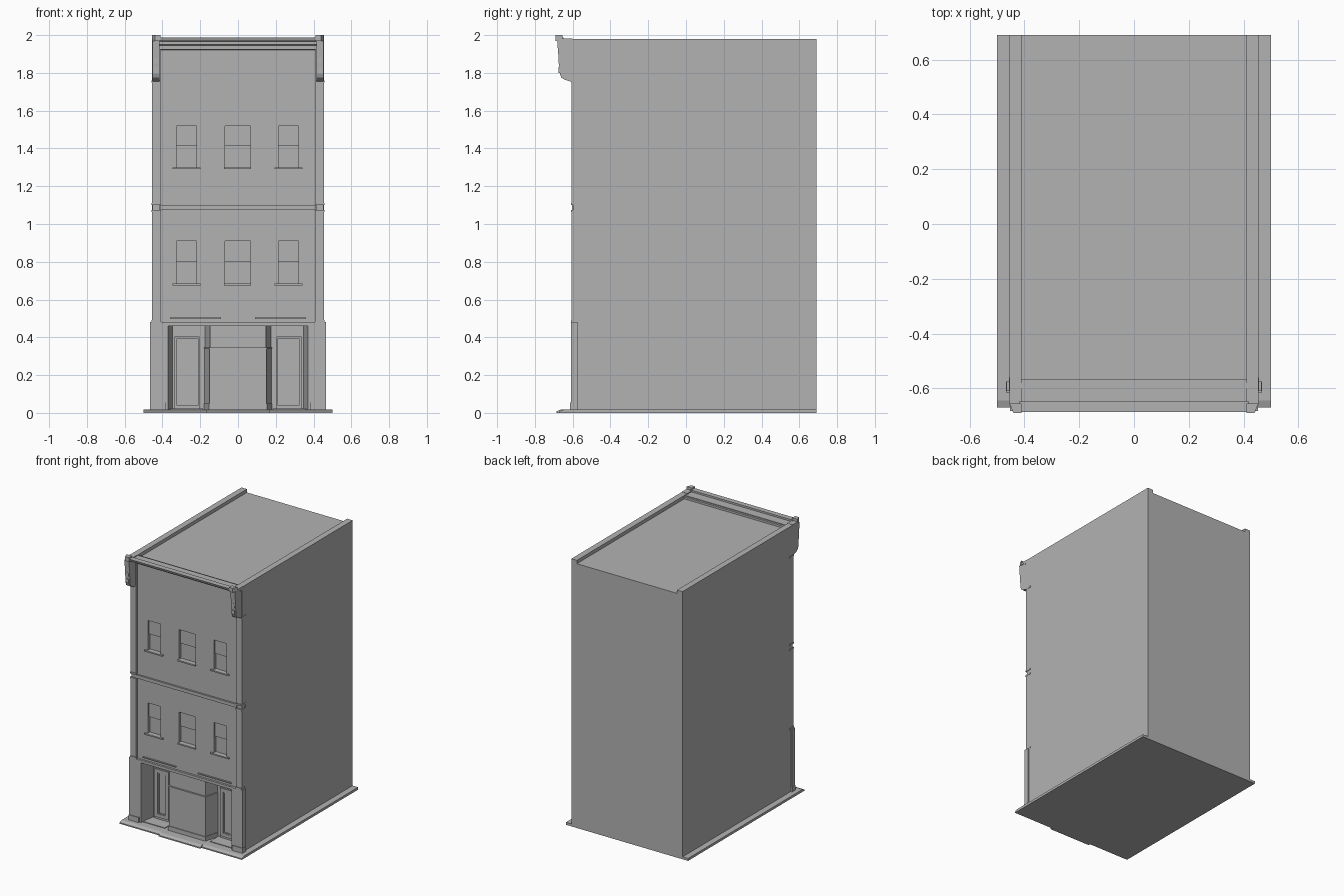
import bpy, bmesh
from mathutils import Vector

cube = bpy.data.objects.get("Cube")
if cube:
    bpy.data.objects.remove(cube, do_unlink=True)

grey = bpy.data.materials.new("plain_grey")
grey.use_nodes = True
grey.diffuse_color = (0.45, 0.45, 0.45, 1)
grey.node_tree.nodes["Principled BSDF"].inputs["Base Color"].default_value = (0.45, 0.45, 0.45, 1)


def finish(name, bm, mirror=False):
    bmesh.ops.recalc_face_normals(bm, faces=bm.faces)
    mesh = bpy.data.meshes.new(name)
    bm.to_mesh(mesh)
    bm.free()
    mesh.materials.append(grey)
    obj = bpy.data.objects.new(name, mesh)
    bpy.context.collection.objects.link(obj)
    if mirror:
        obj.modifiers.new("other_side", 'MIRROR')
    return obj


def prism(name, outline, axis, lo, hi, mirror=False):
    """Extrude an outline: (y, z) points along x, or (x, y) points along z."""
    bm = bmesh.new()
    place = (lambda a, b: (lo, a, b)) if axis == 'x' else (lambda a, b: (a, b, lo))
    face = bm.faces.new([bm.verts.new(place(a, b)) for a, b in outline])
    moved = bmesh.ops.extrude_face_region(bm, geom=[face])["geom"]
    step = Vector((hi - lo, 0, 0)) if axis == 'x' else Vector((0, 0, hi - lo))
    bmesh.ops.translate(bm, vec=step, verts=[v for v in moved if isinstance(v, bmesh.types.BMVert)])
    return finish(name, bm, mirror)


def box(name, x0, x1, y0, y1, z0, z1, mirror=False):
    return prism(name, [(y0, z0), (y1, z0), (y1, z1), (y0, z1)], 'x', x0, x1, mirror)


def frame(name, x0, x1, z0, z1, w, y0, y1, mirror=False):
    """Rectangular border standing in the facade plane."""
    bm = bmesh.new()
    rings = []
    for y in (y0, y1):
        for d in (0, w):
            rings.append([bm.verts.new(p) for p in (
                (x0 + d, y, z0 + d), (x1 - d, y, z0 + d), (x1 - d, y, z1 - d), (x0 + d, y, z1 - d))])
    for a, b in ((0, 1), (1, 3), (3, 2), (2, 0)):
        for i in range(4):
            j = (i + 1) % 4
            bm.faces.new((rings[a][i], rings[a][j], rings[b][j], rings[b][i]))
    return finish(name, bm, mirror)


# Pavement slab with a sloped front edge and a projecting centre
def slab(name, half, front):
    prism(name, [(front, 0), (front, .009), (front + .025, .018), (.69, .018), (.69, 0)], 'x', -half, half)


slab("pavement", .5, -.67)
slab("pavement_centre", .17, -.685)

# Main body, recessed at street level
prism("building_core", [(-.49, .01), (.69, .01), (.69, 1.955), (-.565, 1.955), (-.565, .46), (-.49, .46)],
      'x', -.455, .455)
box("side_parapet", .41, .455, -.62, .69, 1.955, 1.98, True)

# Upper front wall: grid of panels with the window openings left out
FRONT, GLASS = -.59, -.565
windows = [(-.325, -.22), (-.07, .065), (.215, .32)]
floors = [(.685, .91), (1.30, 1.52)]
xs = [-.41] + [x for w in windows for x in w] + [.41]
zs = [.46] + [z for f in floors for z in f] + [1.97]
bm = bmesh.new()
grid = [[bm.verts.new((x, FRONT, z)) for x in xs] for z in zs]
for r in range(len(zs) - 1):
    for c in range(len(xs) - 1):
        if not (r % 2 and c % 2):
            bm.faces.new((grid[r][c], grid[r][c + 1], grid[r + 1][c + 1], grid[r + 1][c]))
panels = list(bm.faces)
moved = bmesh.ops.extrude_face_region(bm, geom=panels, use_keep_orig=True)["geom"]
bmesh.ops.translate(bm, vec=(0, GLASS - FRONT, 0), verts=[v for v in moved if isinstance(v, bmesh.types.BMVert)])
finish("front_wall", bm)

# Sashes and sills
for z0, z1 in floors:
    for x0, x1 in windows:
        mid = (z0 + z1) / 2 + .004
        box("upper_sash", x0, x1, GLASS - .009, GLASS, mid, z1)
        over = .022 if x0 * x1 > 0 else .004
        box("window_sill", x0 - over, x1 + over, FRONT - .012, FRONT, z0 - .01, z0)

# Corner pilasters with caps, and the string course between floors
for z0, z1 in ((.48, 1.075), (1.1, 1.76)):
    box("corner_pilaster", .41, .455, -.605, -.56, z0, z1, True)
    box("pilaster_cap", .408, .457, -.61, -.56, z1 - .012, z1, True)
    box("pilaster_base", .408, .457, -.61, -.56, z0, z0 + .012, True)
box("pilaster_joint", .412, .453, -.598, -.56, 1.07, 1.105, True)
box("pilaster_top", .41, .455, -.605, -.56, 1.75, 1.97, True)
box("string_course", -.41, .41, -.603, -.585, 1.075, 1.1)

# Cornice and its end brackets
prism("cornice", [(-.58, 1.92), (-.605, 1.925), (-.605, 1.945), (-.625, 1.95), (-.625, 1.965),
                  (-.68, 1.97), (-.687, 1.988), (-.648, 1.988), (-.648, 1.975), (-.58, 1.975)],
      'x', -.42, .42)
prism("cornice_bracket", [(-.60, 1.75), (-.645, 1.765), (-.66, 1.775), (-.668, 1.795), (-.682, 1.97),
                          (-.60, 1.97)], 'x', .415, .452, True)
prism("bracket_cap", [(.41, -.69), (.44, -.69), (.455, -.655), (.41, -.655)], 'z', 1.968, 2.0, True)
box("bracket_shelf", .41, .455, -.66, -.60, 1.965, 1.982, True)
for z in (1.80, 1.85, 1.90):
    box("bracket_rib", .422, .445, -.676, -.65, z, z + .03, True)

# Street-level piers with splayed inner faces
prism("street_pier", [(.37, -.605), (.455, -.605), (.455, -.48), (.345, -.48)], 'z', .01, .48, True)
box("pier_face", .385, .465, -.61, -.575, .01, .48, True)
box("pier_plinth", .383, .467, -.615, -.575, .01, .055, True)

# Shop header and ledges above the entrances
box("shop_header", -.385, .385, -.605, -.56, .46, .48)
box("entrance_ledge", .09, .36, -.60, -.58, .498, .505, True)

# Projecting shop window bay
prism("bay_base", [(-.15, -.595), (.15, -.595), (.18, -.48), (-.18, -.48)], 'z', .01, .34)
prism("bay_transom", [(-.147, -.588), (.147, -.588), (.177, -.48), (-.177, -.48)], 'z', .34, .47)
prism("bay_rail", [(-.153, -.601), (.153, -.601), (.183, -.48), (-.183, -.48)], 'z', .337, .345)
prism("bay_plinth", [(-.153, -.6), (.153, -.6), (.183, -.48), (-.183, -.48)], 'z', .01, .05)

# Recessed doors
box("door_leaf", .205, .335, -.5, -.485, .02, .405, True)
frame("door_panel_frame", .21, .325, .04, .395, .025, -.51, -.495, True)
frame("door_inner_bead", .235, .30, .065, .37, .006, -.506, -.495, True)
box("door_step", .185, .36, -.59, -.485, .015, .023, True)
